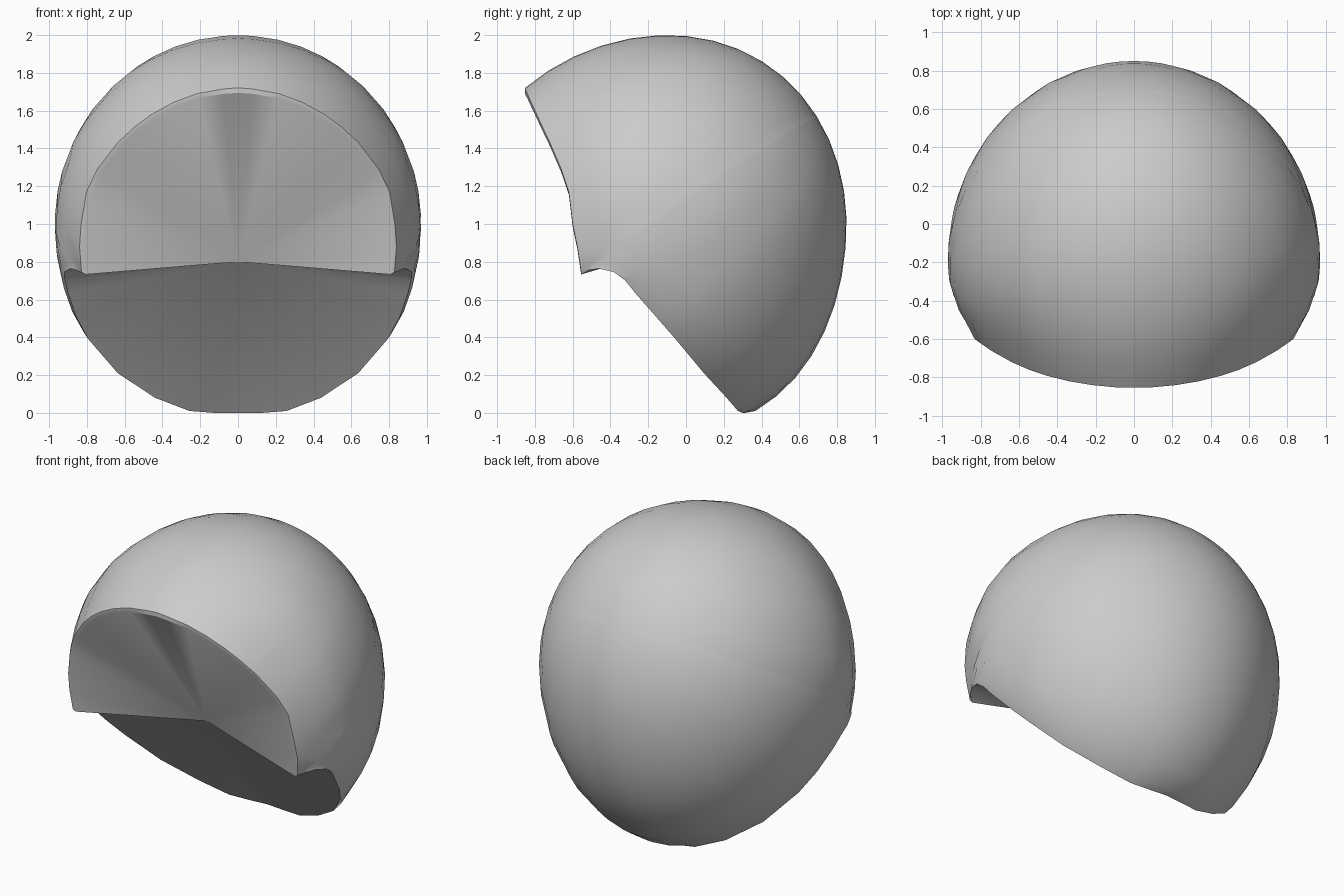
import bpy, bmesh, math
from mathutils import Vector

if "Cube" in bpy.data.objects:
    bpy.data.objects.remove(bpy.data.objects["Cube"])

CENTRE = Vector((0, -0.33, 0.80))      # where the inner faces meet
POLE = Vector((0, 0.82, 0.57)).normalized()
RINGS = 12

# Half of the rim as (y, z), from the top middle to the bottom middle
RIM = [(-.86, 1.73), (-.853, 1.715), (-.84, 1.69), (-.82, 1.645), (-.79, 1.58),
       (-.76, 1.515), (-.72, 1.43), (-.66, 1.29), (-.62, 1.17), (-.60, 1.0),
       (-.575, .88), (-.555, .745), (-.50, .775), (-.44, .785), (-.35, .77),
       (-.28, .73), (-.21, .66), (-.10, .535), (0, .42), (.15, .24),
       (.27, .11), (.33, .04), (.355, .015), (.37, .005)]
CORNER = 11


def shift(z):
    return (0.08 if z > 1 else 0.10) * (z - 1) ** 2


def z_radius(z):
    return 1.0 if z > 1 else 1.1


def shell_point(d):
    """Unit direction to a point on the rounded shell, tapered at the front."""
    z = 1 + d.z * (1.0 if d.z > 0 else 1.1)
    y = -0.18 + 1.03 * d.y + shift(z)
    x = 0.97 * d.x * (1 - 0.25 * max(0, -0.35 - y))
    return Vector((x, y, z))


def rim_direction(y, z, side, middle):
    s = (y - shift(z) + 0.18) / 1.03
    t = (z - 1) / z_radius(z)
    x = 0 if middle else math.sqrt(max(0, 1 - s * s - t * t))
    return Vector((side * x, s, t)).normalized()


def inner_point(p, i):
    """Rim point moved inward to give the edge its thickness."""
    if i <= CORNER:
        k = 1 - i / CORNER
        return Vector((p.x * 0.975, p.y, p.z - 0.012 - 0.015 * k))
    k = min(1, (i - CORNER) / 5)
    return Vector((p.x * (1 - 0.025 * k), p.y - 0.055 * k,
                   max(0, p.z - 0.015 - 0.015 * k)))


# Closed loop of rim positions: right half down, left half back up
last = len(RIM) - 1
loop = [(i, 1) for i in range(last + 1)] + [(i, -1) for i in range(last - 1, 0, -1)]
dirs = [rim_direction(*RIM[i], side, i in (0, last)) for i, side in loop]
n = len(loop)

bm = bmesh.new()

# Outer shell rings, from the rim to the pole
rings = []
for r in range(RINGS):
    ring = []
    for d in dirs:
        angle = d.angle(POLE)
        f = r / RINGS
        q = (d * math.sin((1 - f) * angle) + POLE * math.sin(f * angle)) / math.sin(angle)
        ring.append(bm.verts.new(shell_point(q.normalized())))
    rings.append(ring)
pole = bm.verts.new(shell_point(POLE))

# Inner rim and meeting point of the inner faces
inner = [bm.verts.new(inner_point(v.co, i)) for v, (i, _) in zip(rings[0], loop)]
middle = bm.verts.new(CENTRE)
strips = [inner] + rings
for a, b in zip(strips, strips[1:]):
    for j in range(n):
        k = (j + 1) % n
        bm.faces.new((a[j], a[k], b[k], b[j]))
for j in range(n):
    k = (j + 1) % n
    bm.faces.new((rings[-1][j], rings[-1][k], pole))
    bm.faces.new((inner[k], inner[j], middle))

bmesh.ops.recalc_face_normals(bm, faces=bm.faces)
lowest = min(v.co.z for v in bm.verts)
bmesh.ops.translate(bm, vec=(0, 0, -lowest), verts=bm.verts)
mesh = bpy.data.meshes.new("hair_cap")
bm.to_mesh(mesh)
bm.free()

cap = bpy.data.objects.new("hair_cap", mesh)
bpy.context.collection.objects.link(cap)
grey = bpy.data.materials.new("light_grey")
grey.diffuse_color = (0.6, 0.6, 0.6, 1)
grey.use_nodes = True
grey.node_tree.nodes["Principled BSDF"].inputs["Base Color"].default_value = grey.diffuse_color
mesh.materials.append(grey)

bpy.context.view_layer.objects.active = cap
cap.select_set(True)
bpy.ops.object.shade_smooth_by_angle(angle=math.radians(30))
